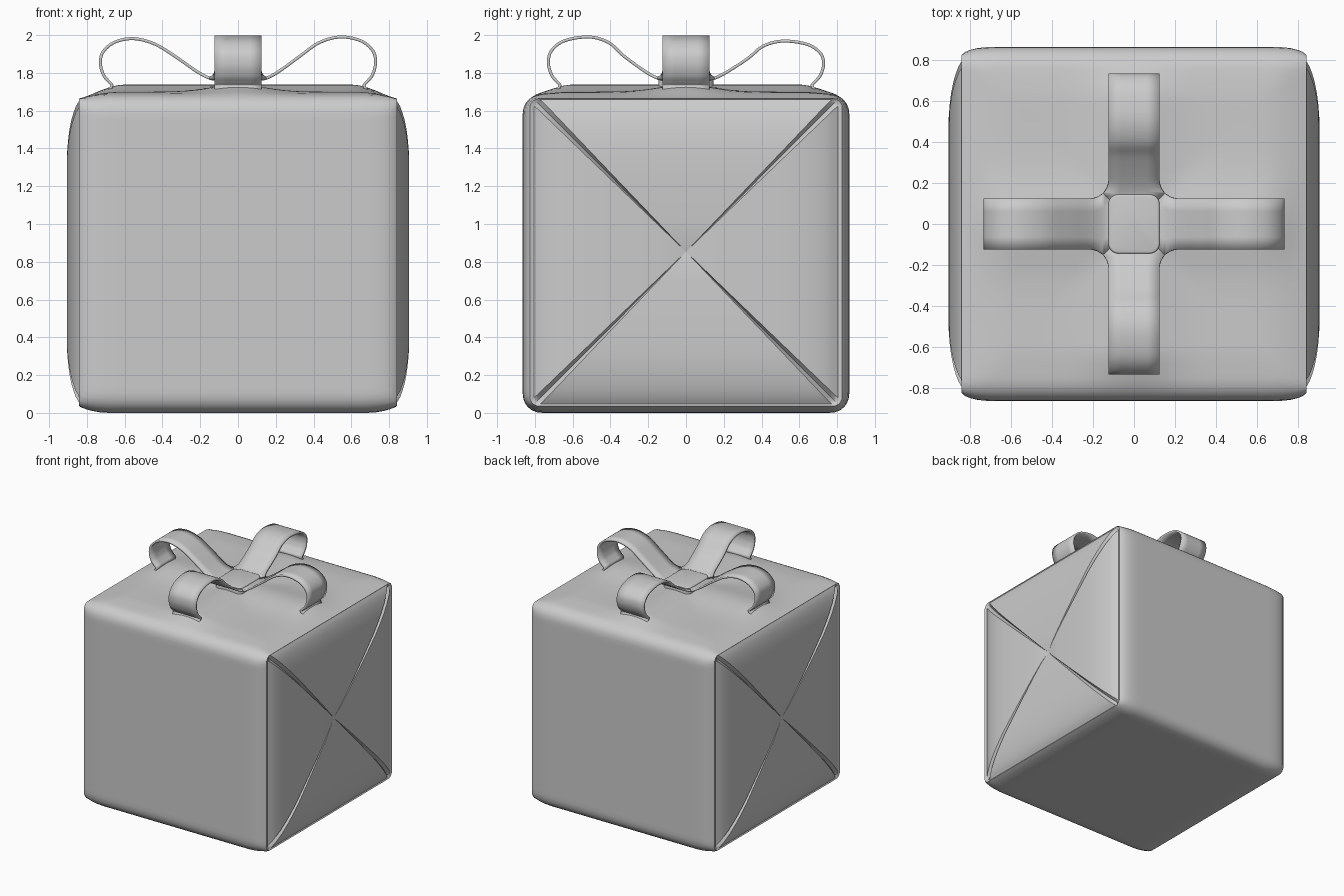
import bpy, bmesh, math
from mathutils import Vector

if "Cube" in bpy.data.objects:
    bpy.data.objects.remove(bpy.data.objects["Cube"])


def smooth(a, b, v):
    t = min(1, max(0, (v - a) / (b - a)))
    return t * t * (3 - 2 * t)


def finish(name, bm, angle=40):
    bmesh.ops.recalc_face_normals(bm, faces=bm.faces[:])
    me = bpy.data.meshes.new(name)
    bm.to_mesh(me)
    bm.free()
    ob = bpy.data.objects.new(name, me)
    bpy.context.collection.objects.link(ob)
    bpy.ops.object.select_all(action='DESELECT')
    ob.select_set(True)
    bpy.context.view_layer.objects.active = ob
    bpy.ops.object.shade_smooth_by_angle(angle=math.radians(angle))
    return ob


# --- wrapped box: rounded square rings along x, pillowed end panels ---
N = 48
unit = []
for k in range(4):
    for i in range(N):
        a, b = -1 + 2 * i / N, -1
        for _ in range(k):
            a, b = -b, a
        unit.append((a, b, i == 0))


def ring(bm, x, hy, z0, z1, rad, groove=0):
    hz, zc, vs = (z1 - z0) / 2, (z0 + z1) / 2, []
    for a, b, corner in unit:
        y, z = a * hy, b * hz
        qy = max(-hy + rad, min(hy - rad, y))
        qz = max(-hz + rad, min(hz - rad, z))
        d = Vector((y - qy, z - qz))
        if d.length > 1e-6:
            d = d.normalized() * rad
        y, z = qy + d.x, zc + qz + d.y
        # top swells gently under the bow arms
        r = max(abs(x), abs(y))
        ridge = math.exp(-(min(abs(x), abs(y)) / 0.2) ** 2)
        lift = (0.015 + 0.038 * ridge) * (1 - smooth(0.6, 0.84, r))
        z += lift * smooth(1.5, 1.67, z)
        px = x - math.copysign(groove, x) if corner else x
        vs.append(bm.verts.new((px, y, z)))
    return vs


half = [(0.04 * i, 0.865, 0.0, 1.685, 0.10, 0) for i in range(1, 18)]
half += [(0.73, 0.863, 0.003, 1.683, 0.10, 0), (0.77, 0.858, 0.01, 1.678, 0.09, 0),
         (0.80, 0.85, 0.018, 1.673, 0.08, 0), (0.825, 0.84, 0.027, 1.668, 0.06, 0),
         (0.842, 0.826, 0.036, 1.664, 0.045, 0), (0.836, 0.806, 0.046, 1.658, 0.03, 0)]
for s, x in [(0.985, .846), (0.96, .858), (0.92, .870), (0.87, .882), (0.8, .893), (0.73, .900),
             (0.65, .905), (0.5, .905), (0.35, .903), (0.2, .899), (0.08, .893)]:
    half.append((x, 0.80 * s, 0.853 - 0.803 * s, 0.853 + 0.803 * s, 0.025 * s,
                 0.028 * min(1, s * 3)))
bm = bmesh.new()
stations = [(-p[0],) + p[1:] for p in reversed(half)] + [(0, 0.865, 0, 1.685, 0.10, 0)] + half
rings = [ring(bm, *p) for p in stations]
M = len(unit)
for r0, r1 in zip(rings, rings[1:]):
    for i in range(M):
        j = (i + 1) % M
        bm.faces.new((r0[i], r0[j], r1[j], r1[i]))
for rg, sx in ((rings[0], -1), (rings[-1], 1)):
    c = bm.verts.new((sx * 0.88, 0, 0.853))
    for i in range(M):
        bm.faces.new((rg[i], rg[(i + 1) % M], c))
finish("wrapped_box", bm, 45)

# --- bow loops: a curved path swept to ribbon width ---
PATH = [(0.10, 1.765), (0.15, 1.772), (0.22, 1.81), (0.33, 1.89), (0.43, 1.96), (0.54, 1.99),
        (0.65, 1.97), (0.715, 1.915), (0.728, 1.85), (0.712, 1.79), (0.685, 1.755),
        (0.668, 1.735), (0.68, 1.71), (0.70, 1.685)]


def catmull(pts, n=6):
    p = [Vector(q) for q in pts]
    p = [2 * p[0] - p[1]] + p + [2 * p[-1] - p[-2]]
    out = []
    for i in range(1, len(p) - 2):
        a, b, c, d = p[i - 1:i + 3]
        for k in range(n):
            t = k / n
            out.append(0.5 * (2 * b + (c - a) * t + (2 * a - 5 * b + 4 * c - d) * t * t
                              + (3 * b - a - 3 * c + d) * t ** 3))
    return out + [p[-2]]


def half_width(r, z):
    w, R = 0.125, 0.09
    if r < w + R and z < 1.9:      # fillet between neighbouring loops
        d = max(0, r - w)
        w += R - math.sqrt(R * R - (R - d) ** 2)
    return min(w, r)


def bow_loop(name, angle, peak_shift, z_scale):
    bm = bmesh.new()
    ca, sa = round(math.cos(angle)), round(math.sin(angle))
    pts = [(r + peak_shift * math.exp(-((r - 0.5) / 0.12) ** 2) * (z > 1.9),
            1.775 + (z - 1.775) * z_scale if z > 1.775 else z) for r, z in PATH]
    rows = []
    for r, z in catmull(pts):
        w = half_width(r, z)
        rows.append([bm.verts.new((r * ca - t * w * sa, r * sa + t * w * ca, z))
                     for t in (-1, -0.5, 0, 0.5, 1)])
    for a, b in zip(rows, rows[1:]):
        for i in range(4):
            bm.faces.new((a[i], b[i], b[i + 1], a[i + 1]))
    ob = finish(name, bm, 50)
    m = ob.modifiers.new("thickness", 'SOLIDIFY')
    m.thickness, m.offset = 0.016, 0


bow_loop("bow_loop_right", 0, 0.0, 1.0)
bow_loop("bow_loop_back", math.pi / 2, -0.03, 0.9)
bow_loop("bow_loop_left", math.pi, 0.015, 0.96)
bow_loop("bow_loop_front", -math.pi / 2, -0.03, 1.0)

# --- flat knot in the middle of the bow ---
bm = bmesh.new()
bmesh.ops.create_cube(bm, size=1)
for v in bm.verts:
    v.co = (v.co.x * 0.25, v.co.y * 0.29, 1.745 + v.co.z * 0.08)
up = [e for e in bm.edges if abs(e.verts[0].co.z - e.verts[1].co.z) > 0.01]
bmesh.ops.bevel(bm, geom=up, offset=0.05, segments=6, profile=0.5, affect='EDGES')
rim = [e for e in bm.edges if all(v.co.z > 1.78 for v in e.verts)]
bmesh.ops.bevel(bm, geom=rim, offset=0.01, segments=3, profile=0.5, affect='EDGES')
finish("bow_knot", bm)
